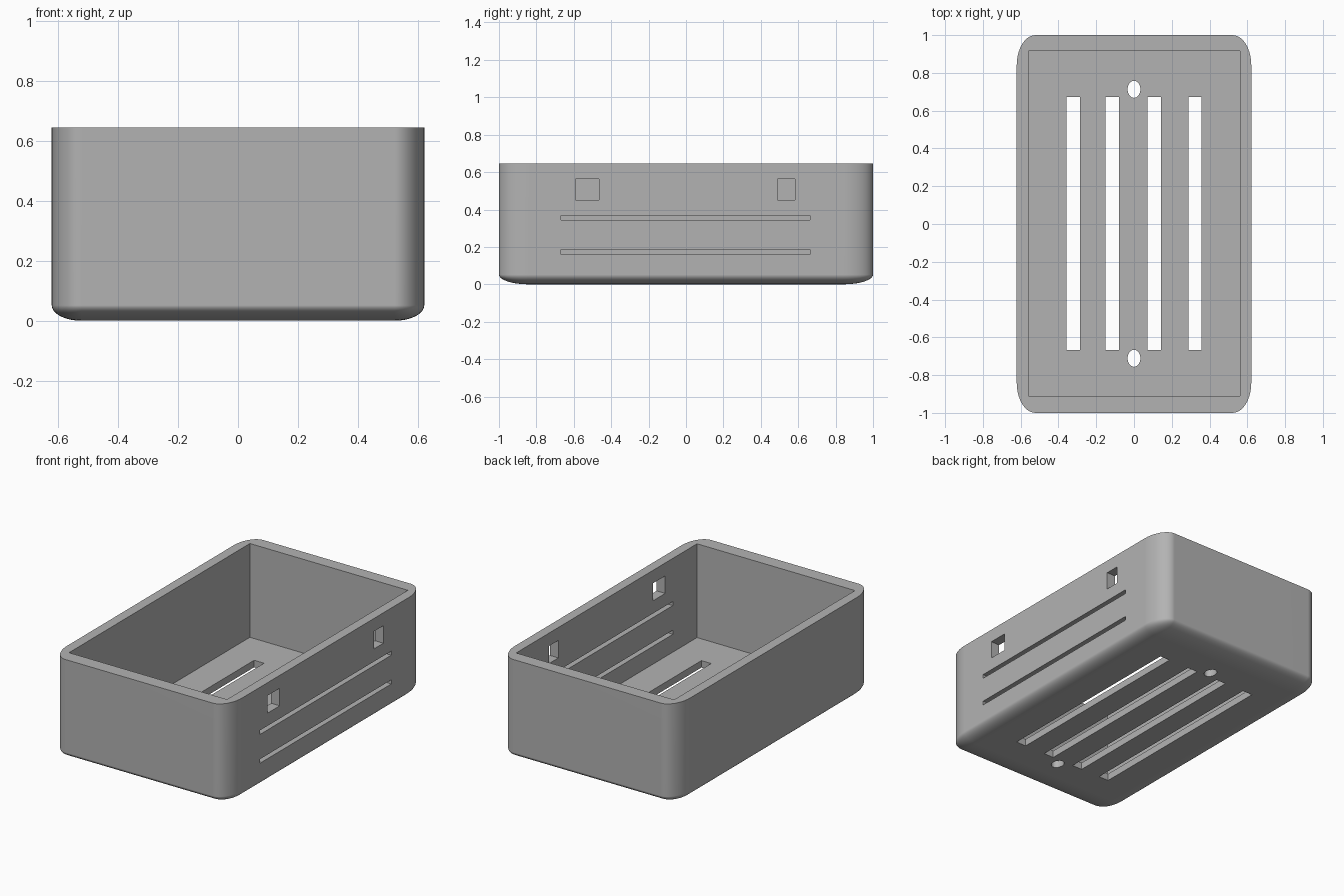
import bpy
import bmesh
from mathutils import Matrix, Vector

if "Cube" in bpy.data.objects:
    bpy.data.objects.remove(bpy.data.objects["Cube"], do_unlink=True)

grey = bpy.data.materials.new("plain_grey")
grey.use_nodes = True
grey.diffuse_color = (0.45, 0.45, 0.45, 1)
grey.node_tree.nodes["Principled BSDF"].inputs["Base Color"].default_value = grey.diffuse_color

WIDTH, LENGTH, HEIGHT = 1.242, 2.0, 0.645
FLOOR = 0.045


def make_object(name, bm):
    mesh = bpy.data.meshes.new(name)
    bmesh.ops.recalc_face_normals(bm, faces=bm.faces)
    bm.to_mesh(mesh)
    bm.free()
    mesh.materials.append(grey)
    obj = bpy.data.objects.new(name, mesh)
    bpy.context.collection.objects.link(obj)
    return obj


def block(name, low, high):
    low, high = Vector(low), Vector(high)
    bm = bmesh.new()
    place = Matrix.Translation((low + high) / 2) @ Matrix.Diagonal((*(high - low), 1))
    bmesh.ops.create_cube(bm, size=1, matrix=place)
    return make_object(name, bm)


def oval_hole(name, y):
    bm = bmesh.new()
    place = Matrix.Translation((0, y, 0)) @ Matrix.Diagonal((0.034, 0.045, 1, 1))
    bmesh.ops.create_cone(bm, cap_ends=True, segments=32, radius1=1, radius2=1,
                          depth=0.4, matrix=place)
    return make_object(name, bm)


# Outer tray: rounded everywhere but the rim, then stretched to size
bm = bmesh.new()
bmesh.ops.create_cube(bm, size=1, matrix=Matrix.Translation((0, 0, 0.5)))
rounded = [e for e in bm.edges if min(v.co.z for v in e.verts) < 0.5]
bmesh.ops.bevel(bm, geom=rounded, offset=0.08, segments=10, profile=0.5, affect='EDGES')
bmesh.ops.scale(bm, vec=(WIDTH, LENGTH, HEIGHT), verts=bm.verts)
tray = make_object("tray", bm)

# Square-cornered cavity
cutters = [block("cavity_cutter", (-0.558, -0.911, FLOOR), (0.56, 0.917, 1))]

# Long floor slots
for x in (-0.322, -0.115, 0.107, 0.323):
    cutters.append(block("floor_slot_cutter", (x - 0.035, -0.667, -0.2), (x + 0.035, 0.673, 0.2)))

# Oval floor holes
for y in (-0.711, 0.713):
    cutters.append(oval_hole("floor_hole_cutter", y))

# Thin slots and small windows through one side wall
for z in (0.172, 0.356):
    cutters.append(block("side_slot_cutter", (0.5, -0.667, z - 0.013), (0.8, 0.663, z + 0.013)))
for y0, y1 in ((-0.59, -0.465), (0.49, 0.583)):
    cutters.append(block("side_window_cutter", (0.5, y0, 0.45), (0.8, y1, 0.562)))

# Cut every opening
bpy.ops.object.select_all(action='DESELECT')
tray.select_set(True)
bpy.context.view_layer.objects.active = tray
for cutter in cutters:
    cut = tray.modifiers.new("cut", 'BOOLEAN')
    cut.operation = 'DIFFERENCE'
    cut.solver = 'EXACT'
    cut.object = cutter
    bpy.ops.object.modifier_apply(modifier=cut.name)
    bpy.data.objects.remove(cutter, do_unlink=True)

# Smooth rounded edges, crisp openings
bpy.ops.object.shade_smooth_by_angle(angle=0.6)
weighted = tray.modifiers.new("even_shading", 'WEIGHTED_NORMAL')
weighted.keep_sharp = True
